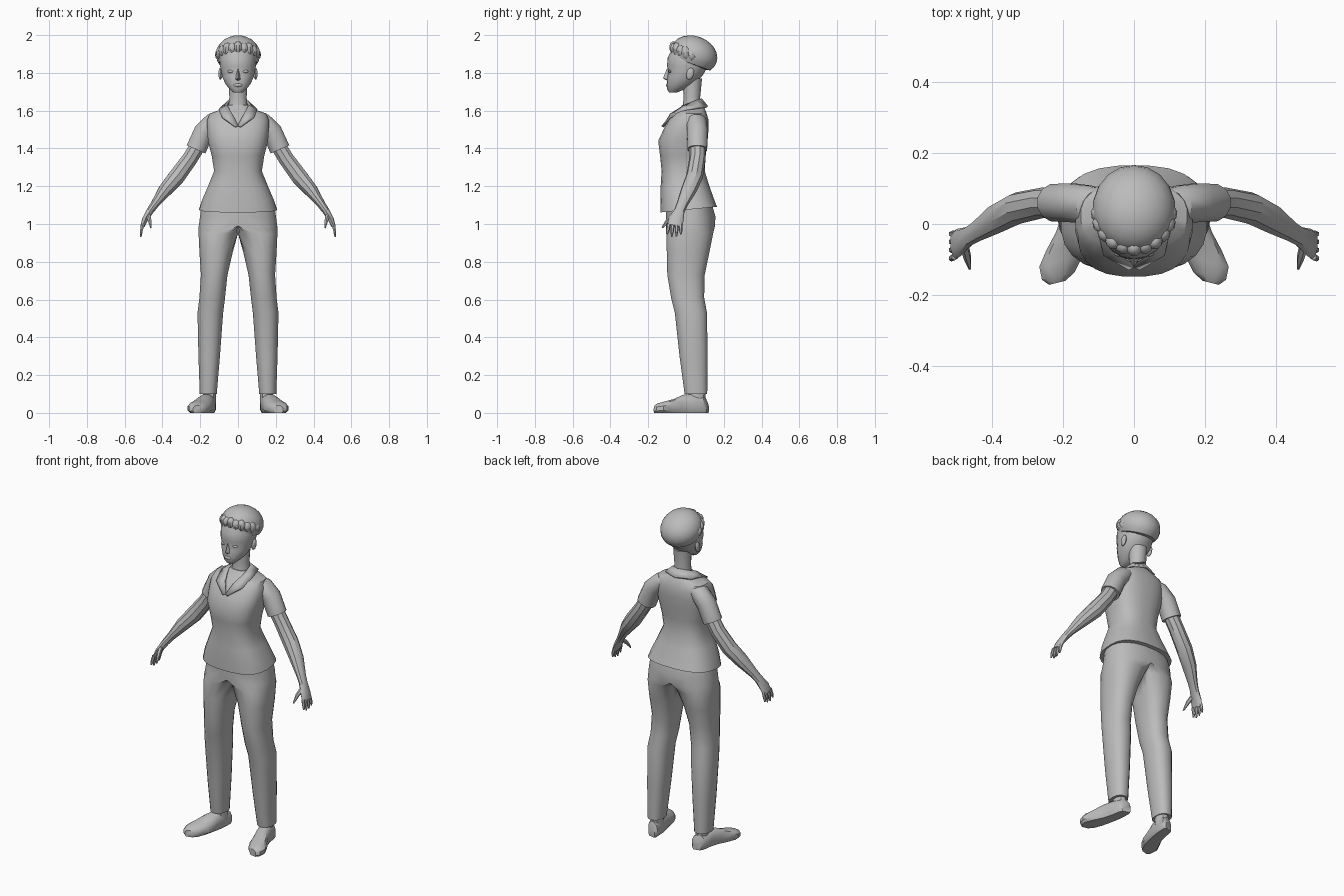
import bpy, bmesh, math
from mathutils import Vector, Matrix

if "Cube" in bpy.data.objects:
    bpy.data.objects.remove(bpy.data.objects["Cube"])

grey = bpy.data.materials.new("plain_grey")
grey.diffuse_color = (0.5, 0.5, 0.5, 1)
grey.use_nodes = True
grey.node_tree.nodes["Principled BSDF"].inputs["Base Color"].default_value = grey.diffuse_color


def finish(name, bm, mirror=False):
    bmesh.ops.remove_doubles(bm, verts=bm.verts, dist=1e-5)
    bmesh.ops.recalc_face_normals(bm, faces=bm.faces)
    me = bpy.data.meshes.new(name)
    bm.to_mesh(me)
    bm.free()
    me.materials.append(grey)
    ob = bpy.data.objects.new(name, me)
    bpy.context.collection.objects.link(ob)
    if mirror:
        ob.modifiers.new("mirror", 'MIRROR').merge_threshold = 0.0005
    return ob


def skin(rings):
    """Bridge a list of point rings and cap both ends."""
    bm = bmesh.new()
    vs = [[bm.verts.new(p) for p in r] for r in rings]
    n = len(vs[0])
    for a, b in zip(vs, vs[1:]):
        for i in range(n):
            bm.faces.new((a[i], a[(i + 1) % n], b[(i + 1) % n], b[i]))
    bm.faces.new(vs[0])
    bm.faces.new(vs[-1])
    return bm


def superellipse(n, p):
    out = []
    for i in range(n):
        a = 2 * math.pi * (i + 0.5) / n
        c, s = math.cos(a), math.sin(a)
        out.append((math.copysign(abs(c) ** (2 / p), c), math.copysign(abs(s) ** (2 / p), s)))
    return out


def flat_ring(z, x0, x1, y0, y1, n=16, p=2.2, tilt=0.0):
    """Horizontal ring filling the given bounds."""
    cx, cy, rx, ry = (x0 + x1) / 2, (y0 + y1) / 2, (x1 - x0) / 2, (y1 - y0) / 2
    return [Vector((cx + rx * c, cy + ry * s, z + tilt * (cy + ry * s)))
            for c, s in superellipse(n, p)]


def tube(name, pts, n=10):
    """Mirrored limb through (x, y, z, side radius, depth radius)."""
    cs = [Vector(p[:3]) for p in pts]
    rings = []
    for i, p in enumerate(pts):
        t = (cs[min(i + 1, len(cs) - 1)] - cs[max(i - 1, 0)]).normalized()
        u = t.cross(Vector((0, 1, 0))).normalized()
        v = t.cross(u)
        rings.append([cs[i] + u * c * p[3] + v * s * p[4] for c, s in superellipse(n, 2)])
    return finish(name, skin(rings), True)


def blob(name, loc, rad, mirror=False, tilt=0, floor=-1, seg=12):
    """Ellipsoid, optionally tilted and flattened underneath."""
    bm = bmesh.new()
    bmesh.ops.create_uvsphere(bm, u_segments=seg, v_segments=seg * 2 // 3, radius=1)
    rot = Matrix.Rotation(math.radians(tilt), 3, 'X')
    for v in bm.verts:
        v.co.z = max(v.co.z, floor)
        v.co = rot @ Vector([a * b for a, b in zip(v.co, rad)]) + Vector(loc)
    return finish(name, bm, mirror)


# Shirt body: height, half width, front, back
shirt = [(1.075, .207, -.137, .165), (1.13, .19, -.137, .15), (1.2, .16, -.135, .125),
         (1.28, .127, -.13, .1), (1.36, .14, -.138, .105), (1.44, .16, -.148, .115),
         (1.5, .165, -.12, .12), (1.55, .165, -.095, .12), (1.585, .15, -.062, .11),
         (1.61, .08, -.035, .1), (1.63, .055, -.02, .085)]
finish("shirt", skin([flat_ring(z, -w, w, f, b, 24, 2.6, .1 if i == 0 else 0)
                      for i, (z, w, f, b) in enumerate(shirt)]))

# Sleeves
tube("sleeve", [(.09, .055, 1.56, .03, .045), (.13, .055, 1.54, .052, .055),
                (.18, .06, 1.49, .055, .056), (.222, .06, 1.395, .056, .054)], 12)

# Folded open collar
inner = [(0, -.117, 1.52), (.03, -.08, 1.58), (.055, -.01, 1.625), (.05, .05, 1.65), (0, .08, 1.66)]
outer = [(.015, -.125, 1.515), (.085, -.085, 1.565), (.1, -.01, 1.602), (.085, .075, 1.617), (0, .112, 1.62)]
bm = bmesh.new()
a = [bm.verts.new(p) for p in inner]
b = [bm.verts.new(p) for p in outer]
for i in range(4):
    bm.faces.new((a[i], b[i], b[i + 1], a[i + 1]))
collar = finish("collar", bm, True)
solid = collar.modifiers.new("thickness", 'SOLIDIFY')
solid.thickness, solid.offset = .012, 0

# Trousers: one leg with half the hips, mirrored
legs = [(1.1, -.195, .195, -.105, .14), (1.04, -.203, .203, -.108, .157),
        (.99, -.2, .21, -.107, .155), (.95, -.02, .21, -.105, .145),
        (.85, .027, .205, -.103, .125), (.73, .055, .197, -.1, .1),
        (.61, .068, .205, -.08, .097), (.53, .078, .215, -.06, .112),
        (.3, .095, .21, -.035, .115), (.1, .112, .203, -.008, .113)]
bm = skin([[Vector((max(p.x, 0), p.y, p.z)) for p in flat_ring(*r, n=20, p=2.3)] for r in legs])
bmesh.ops.delete(bm, geom=[f for f in bm.faces if all(v.co.x < 1e-5 for v in f.verts)],
                 context='FACES')
finish("trousers", bm, True)

# Ankles and shoes, toes turned out
tube("ankle", [(.152, .06, .14, .036, .045), (.152, .055, .05, .036, .045)])
shoe = [(.152, .115, .025, .05), (.154, .1, .038, .085), (.16, .04, .043, .1),
        (.172, -.01, .048, .098), (.19, -.06, .058, .075), (.205, -.105, .063, .062),
        (.212, -.145, .048, .052), (.215, -.165, .024, .04)]
finish("shoe", skin([[Vector((x + w * c, y - .25 * w * c, max(0, h * .4 + h * .6 * s)))
                      for c, s in superellipse(12, 2.4)] for x, y, w, h in shoe]), True)

# Arms with flattened palms
tube("arm", [(.21, .06, 1.42, .043, .043), (.255, .06, 1.345, .043, .043),
             (.325, .045, 1.25, .046, .045), (.385, .015, 1.18, .038, .042),
             (.44, -.02, 1.105, .023, .03), (.465, -.035, 1.07, .02, .028),
             (.492, -.052, 1.025, .016, .04), (.505, -.06, .99, .012, .04)])
for i, (d, tip) in enumerate([(-.031, .945), (-.01, .932), (.011, .935), (.031, .945)]):
    tube("finger_%d" % (i + 1), [(.503, -.06 + d, 1.0, .01, .011),
                                 (.512, -.062 + d * 1.1, .965, .009, .009),
                                 (.514, -.064 + d * 1.2, tip, .004, .004)], 6)
tube("thumb", [(.478, -.055, 1.055, .013, .015), (.468, -.095, 1.02, .011, .012),
               (.461, -.125, .98, .004, .005)], 6)

# Neck and head
neck = [(1.57, .065, -.03, .09), (1.62, .052, -.018, .08), (1.67, .047, -.012, .075),
        (1.77, .052, -.02, .085)]
finish("neck", skin([flat_ring(z, -w, w, f, b, 14, 2) for z, w, f, b in neck]))
head = [(1.697, .025, -.09, -.045), (1.712, .043, -.1, -.01), (1.74, .067, -.102, .045),
        (1.78, .085, -.1, .083), (1.805, .09, -.094, .1), (1.835, .096, -.1, .115),
        (1.88, .098, -.098, .13), (1.93, .085, -.07, .12)]
finish("head", skin([flat_ring(z, -w, w, f, b, 18, 2.1) for z, w, f, b in head]))

# Face details
bm = bmesh.new()
v = [bm.verts.new(p) for p in [(0, -.1, 1.825), (0, -.122, 1.772), (-.017, -.092, 1.763),
                               (.017, -.092, 1.763), (0, -.096, 1.756)]]
for f in [(0, 2, 1), (0, 1, 3), (1, 2, 4), (1, 4, 3)]:
    bm.faces.new([v[i] for i in f])
finish("nose", bm)
blob("lips", (0, -.099, 1.735), (.024, .008, .009))
blob("eye", (.038, -.084, 1.808), (.018, .008, .008), True)
blob("ear", (.093, .022, 1.795), (.011, .02, .032), True, -15)

# Hair cap with a curled roll along the front
blob("hair_cap", (0, .042, 1.897), (.117, .127, .098), False, -20, -.55, 18)
for i in range(11):
    t = math.radians(-90 + 18 * i)
    s, c = math.sin(t), math.cos(t)
    blob("hair_curl_%d" % (i + 1), (.097 * s, .03 - .092 * c, 1.895 + .035 * c),
         (.025, .027, .032 + .006 * (i % 2)), False, 15, seg=9)

# Smooth shading with sharp creases
bpy.ops.object.select_all(action='SELECT')
bpy.context.view_layer.objects.active = bpy.data.objects["shirt"]
bpy.ops.object.shade_smooth_by_angle(angle=math.radians(35))
